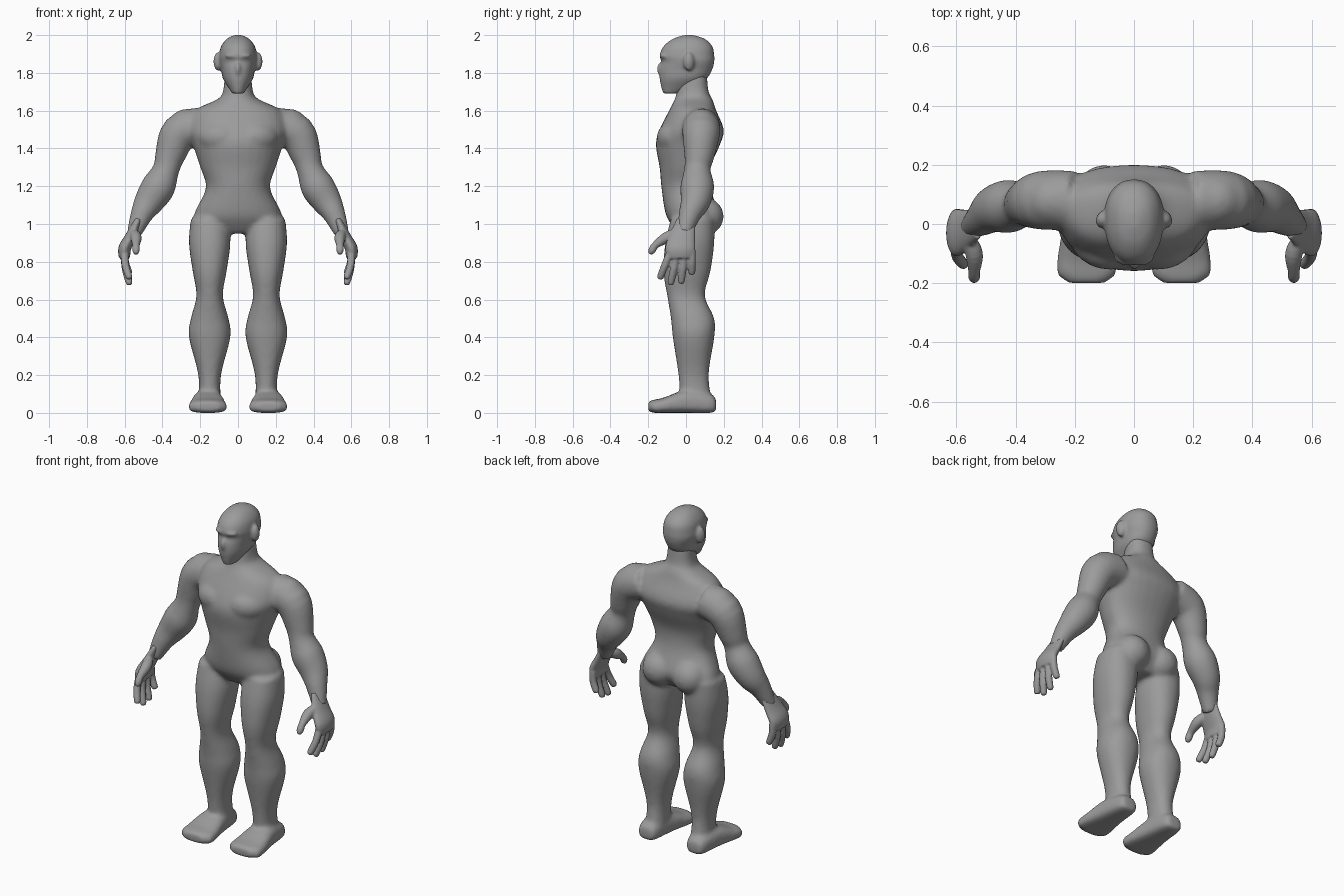
import bpy, bmesh, math
from mathutils import Vector, Matrix

cube = bpy.data.objects.get("Cube")
if cube:
    bpy.data.objects.remove(cube)

skin = bpy.data.materials.new("clay grey")
skin.use_nodes = True
grey = (.33, .33, .33, 1)
skin.diffuse_color = grey
skin.node_tree.nodes["Principled BSDF"].inputs["Base Color"].default_value = grey
SIDES = 28
ANGLES = [math.tau * i / SIDES for i in range(SIDES)]


def refine(rows, steps=4):
    """Smooth the rows by Catmull-Rom interpolation of every number."""
    out = []
    last = len(rows) - 1
    for i in range(last):
        before, start, end, after = (rows[max(0, min(last, i + k))] for k in (-1, 0, 1, 2))
        for step in range(steps):
            t = step / steps
            out.append([q + t / 2 * (r - p + t * (2 * p - 5 * q + 4 * r - s + t * (3 * (q - r) + s - p)))
                        for p, q, r, s in zip(before, start, end, after)])
    return out + [list(rows[-1])]


def skin_rings(bm, rings):
    """Bridge rings of points into a closed form."""
    loops = [[bm.verts.new(point) for point in ring] for ring in rings]
    faces = [bm.faces.new(loops[0]), bm.faces.new(loops[-1])]
    for lower, upper in zip(loops, loops[1:]):
        for i in range(SIDES):
            faces.append(bm.faces.new((lower[i - 1], lower[i], upper[i], upper[i - 1])))
    bmesh.ops.recalc_face_normals(bm, faces=faces)


def rounded(value, power):
    return math.copysign(abs(value) ** (2 / power), value)


def stack(bm, rows, centre=0, widest=.5, power=2.2, along_y=False):
    """Parallel slices. Each row: position on the axis, half width, low edge, high edge."""
    rings = []
    for position, width, low, high in refine(rows):
        middle = low + (high - low) * widest
        ring = []
        for angle in ANGLES:
            x = centre + width * rounded(math.cos(angle), power)
            s = rounded(math.sin(angle), power)
            v = middle + s * (high - middle if s > 0 else middle - low)
            ring.append((x, position, v) if along_y else (x, v, position))
        rings.append(ring)
    skin_rings(bm, rings)


def limb(bm, rows, side, flat=1):
    """Slices across a bent path. Each row: x, y, z, radius."""
    rows = refine(rows)
    rings = []
    for k, (x, y, z, radius) in enumerate(rows):
        behind = Vector(rows[max(k - 1, 0)][:3])
        ahead = Vector(rows[min(k + 1, len(rows) - 1)][:3])
        along = (ahead - behind).normalized()
        across = Vector((0, 1, 0)).cross(along).normalized()
        depth = along.cross(across)
        ring = []
        for angle in ANGLES:
            point = Vector((x, y, z)) + radius * (across * flat * math.cos(angle) + depth * math.sin(angle))
            point.x *= side
            ring.append(point)
        rings.append(ring)
    skin_rings(bm, rings)


def blob(bm, centre, size, side=1, turn=0):
    """Ellipsoid, optionally turned about the vertical."""
    x, y, z = centre
    matrix = (Matrix.Translation((side * x, y, z)) @ Matrix.Rotation(side * turn, 4, "Z")
              @ Matrix.Diagonal((*size, 1)))
    bmesh.ops.create_icosphere(bm, subdivisions=3, radius=1, matrix=matrix)


def finish(bm, name, voxel, rounds):
    """Fuse the overlapping forms and soften the joins."""
    mesh = bpy.data.meshes.new(name)
    bm.to_mesh(mesh)
    bm.free()
    mesh.materials.append(skin)
    part = bpy.data.objects.new(name, mesh)
    bpy.context.collection.objects.link(part)
    fuse = part.modifiers.new("fuse", "REMESH")
    fuse.mode = "VOXEL"
    fuse.voxel_size = voxel
    fuse.use_smooth_shade = True
    soften = part.modifiers.new("soften", "SMOOTH")
    soften.factor = .5
    soften.iterations = rounds


TORSO = [(.95, .09, -.04, .11), (1, .22, -.08, .15), (1.06, .23, -.11, .17),
         (1.19, .17, -.13, .13), (1.3, .2, -.14, .13), (1.42, .24, -.16, .18),
         (1.5, .27, -.14, .2), (1.6, .23, -.09, .16), (1.66, .11, -.06, .14),
         (1.7, .08, -.05, .12), (1.8, .07, -.04, .11)]
LEG = [(1.03, .1, -.08, .15), (.9, .11, -.11, .15), (.75, .09, -.12, .13),
       (.62, .07, -.1, .1), (.5, .1, -.08, .15), (.4, .11, -.07, .15),
       (.2, .06, -.04, .12), (.05, .06, -.03, .14)]
FOOT = [(.16, .04, .01, .07), (.13, .06, 0, .1), (0, .08, 0, .12),
        (-.12, .1, 0, .08), (-.17, .1, 0, .07), (-.2, .06, .01, .06)]
ARM = [(.2, .08, 1.52, .1), (.31, .08, 1.48, .1), (.36, .07, 1.36, .08),
       (.38, .06, 1.29, .07), (.42, .06, 1.2, .09), (.47, .05, 1.12, .08),
       (.51, .02, 1.05, .06), (.55, -.01, .95, .04)]
PALM = [(.53, 0, 1.02, .05), (.57, -.02, .93, .07), (.6, -.03, .87, .08), (.6, -.03, .82, .07)]
THUMB = [(.56, -.04, .96, .02), (.54, -.1, .93, .03), (.54, -.16, .89, .02),
         (.54, -.18, .86, .02), (.54, -.19, .84, .01)]
HEAD = [(1.69, .03, -.12, -.04), (1.72, .05, -.13, .03), (1.77, .08, -.14, .11),
        (1.82, .09, -.14, .14), (1.86, .1, -.13, .15), (1.89, .1, -.14, .15),
        (1.94, .09, -.12, .14), (1.98, .06, -.07, .1), (2, .02, -.01, .04)]

# Body: torso, arms, legs and feet, with muscle masses
body = bmesh.new()
stack(body, TORSO, widest=.6)
for side in (1, -1):
    limb(body, ARM, side)
    stack(body, LEG, centre=side * .15)
    stack(body, FOOT, centre=side * .16, widest=.4, power=2.8, along_y=True)
    blob(body, (.27, .08, 1.52), (.1, .09, .09), side)           # shoulder
    blob(body, (.11, -.07, 1.46), (.11, .08, .08), side, .4)     # chest
    blob(body, (.1, .1, 1.04), (.1, .1, .1), side)               # buttock
finish(body, "body", .011, 10)

# Head with nose, ears and brow
head = bmesh.new()
stack(head, HEAD, widest=.55)
blob(head, (0, -.138, 1.82), (.014, .016, .035))
for side in (1, -1):
    blob(head, (.105, .015, 1.86), (.024, .03, .05), side, .3)
    blob(head, (.035, -.118, 1.89), (.036, .022, .013), side, .35)
finish(head, "head", .008, 5)

# Hands: palm, thumb and four fingers fanned by rule
for side, label in ((1, "left"), (-1, "right")):
    hand = bmesh.new()
    limb(hand, PALM, side, flat=.42)
    limb(hand, THUMB, side)
    for i in range(4):
        knuckle = Vector((.6, -.08 + .037 * i, .86))
        tip = Vector((.573, -.14 + .057 * i, .675 + .02 * (i - 1.3) ** 2))
        bend = knuckle.lerp(tip, .5) + Vector((.01, 0, 0))
        pad = bend.lerp(tip, .85)
        limb(hand, [(*knuckle, .02), (*bend, .02), (*pad, .018), (*tip, .009)], side)
    finish(hand, label + "_hand", .006, 4)
